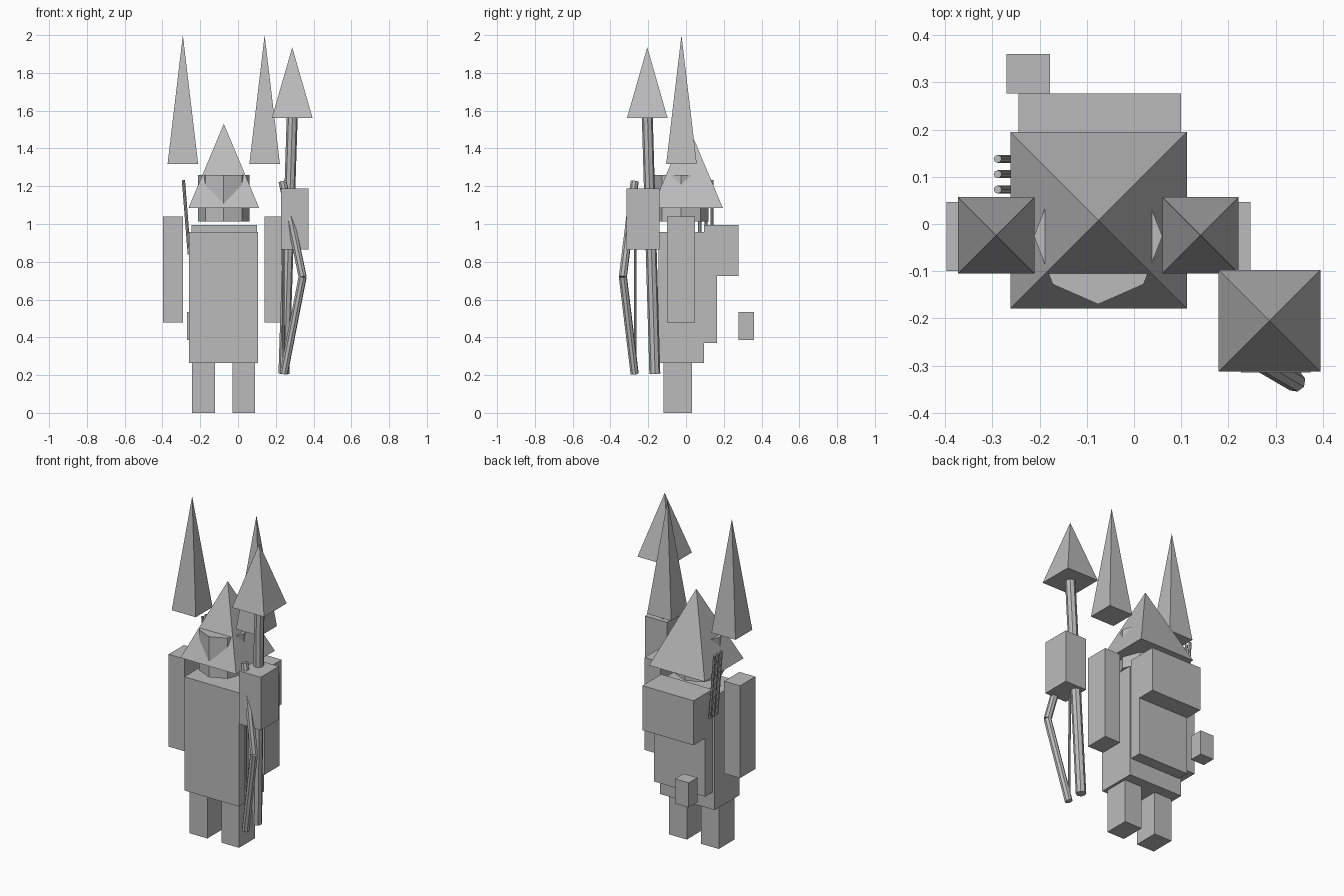
import bpy, bmesh, math
from mathutils import Vector

if "Cube" in bpy.data.objects:
    bpy.data.objects.remove(bpy.data.objects["Cube"])

stone = bpy.data.materials.new("plain_grey")
stone.diffuse_color = (0.5, 0.5, 0.5, 1)
stone.use_nodes = True
stone.node_tree.nodes["Principled BSDF"].inputs["Base Color"].default_value = stone.diffuse_color


def finish(name, bm):
    """Turn a bmesh into a flat-shaded object."""
    bmesh.ops.recalc_face_normals(bm, faces=bm.faces)
    mesh = bpy.data.meshes.new(name)
    bm.to_mesh(mesh)
    bm.free()
    mesh.materials.append(stone)
    obj = bpy.data.objects.new(name, mesh)
    bpy.context.collection.objects.link(obj)
    return obj


def box(name, lo, hi):
    bm = bmesh.new()
    bmesh.ops.create_cube(bm, size=1)
    lo, hi = Vector(lo), Vector(hi)
    for v in bm.verts:
        v.co = (lo + hi) / 2 + v.co * (hi - lo)
    return finish(name, bm)


def pyramid(name, x, y, z, half, height):
    """Square pyramid with its base at z."""
    bm = bmesh.new()
    base = [bm.verts.new((x + sx * half, y + sy * half, z))
            for sx, sy in ((-1, -1), (1, -1), (1, 1), (-1, 1))]
    tip = bm.verts.new((x, y, z + height))
    bm.faces.new(base)
    for i in range(4):
        bm.faces.new((base[i], base[(i + 1) % 4], tip))
    return finish(name, bm)


def rod(name, start, end, radius, sides=8):
    """Straight prism between two points."""
    start, end = Vector(start), Vector(end)
    axis = end - start
    bm = bmesh.new()
    bmesh.ops.create_cone(bm, cap_ends=True, segments=sides, radius1=radius,
                          radius2=radius, depth=axis.length)
    obj = finish(name, bm)
    obj.location = (start + end) / 2
    obj.rotation_euler = axis.to_track_quat('Z', 'Y').to_euler()
    return obj


# Torso, legs and hanging arm
MID = -0.076
box("torso", (-0.26, -0.145, 0.265), (0.107, 0.095, 0.957))
box("left_leg", (-0.243, -0.12, 0), (-0.122, 0.032, 0.265))
box("right_leg", (-0.028, -0.12, 0), (0.091, 0.032, 0.265))
box("left_arm", (-0.397, -0.1, 0.478), (-0.29, 0.047, 1.04))
box("right_upper_arm", (0.139, -0.1, 0.478), (0.247, 0.047, 1.04))
box("right_forearm", (0.227, -0.315, 0.865), (0.374, -0.14, 1.188))

# Eight-sided head poking through a pointed hat
bm = bmesh.new()
bmesh.ops.create_cone(bm, cap_ends=True, segments=8, radius1=1, radius2=1, depth=1)
for v in bm.verts:
    a = round(math.atan2(v.co.y, v.co.x) / (math.pi / 4)) * math.pi / 4
    v.co = (MID + 0.136 * math.cos(a), -0.026 + 0.144 * math.sin(a),
            1.26 if v.co.z > 0 else 1.013)
finish("head", bm)
pyramid("hat", -0.075, 0.008, 1.085, 0.187, 0.445)

# Tall spikes above the shoulders
for side, x in (("left", -0.292), ("right", 0.141)):
    pyramid(side + "_shoulder_spike", x, -0.024, 1.317, 0.081, 0.683)

# Backpack, bedroll and pouch
box("backpack", (-0.245, 0.095, 0.37), (0.1, 0.165, 0.957))
box("bedroll", (-0.245, 0.095, 0.725), (0.1, 0.277, 0.996))
box("pouch", (-0.27, 0.277, 0.385), (-0.178, 0.36, 0.535))

# Spear
rod("spear_shaft", (0.243, -0.165, 0.207), (0.287, -0.205, 1.57), 0.029)
pyramid("spear_head", 0.287, -0.205, 1.56, 0.108, 0.375)

# Bow made of two limbs and a string
grip = (0.342, -0.334, 0.72)
rod("bow_lower_limb", (0.242, -0.272, 0.207), grip, 0.022)
rod("bow_upper_limb", grip, (0.236, -0.272, 1.225), 0.022)
rod("bow_string", (0.242, -0.268, 0.215), (0.236, -0.268, 1.22), 0.007)

# Three arrows carried at the side
for i in range(3):
    y = 0.073 + 0.0325 * i
    rod(f"arrow_{i + 1}", (-0.258, y, 0.84), (-0.289, y, 1.232), 0.0085)
